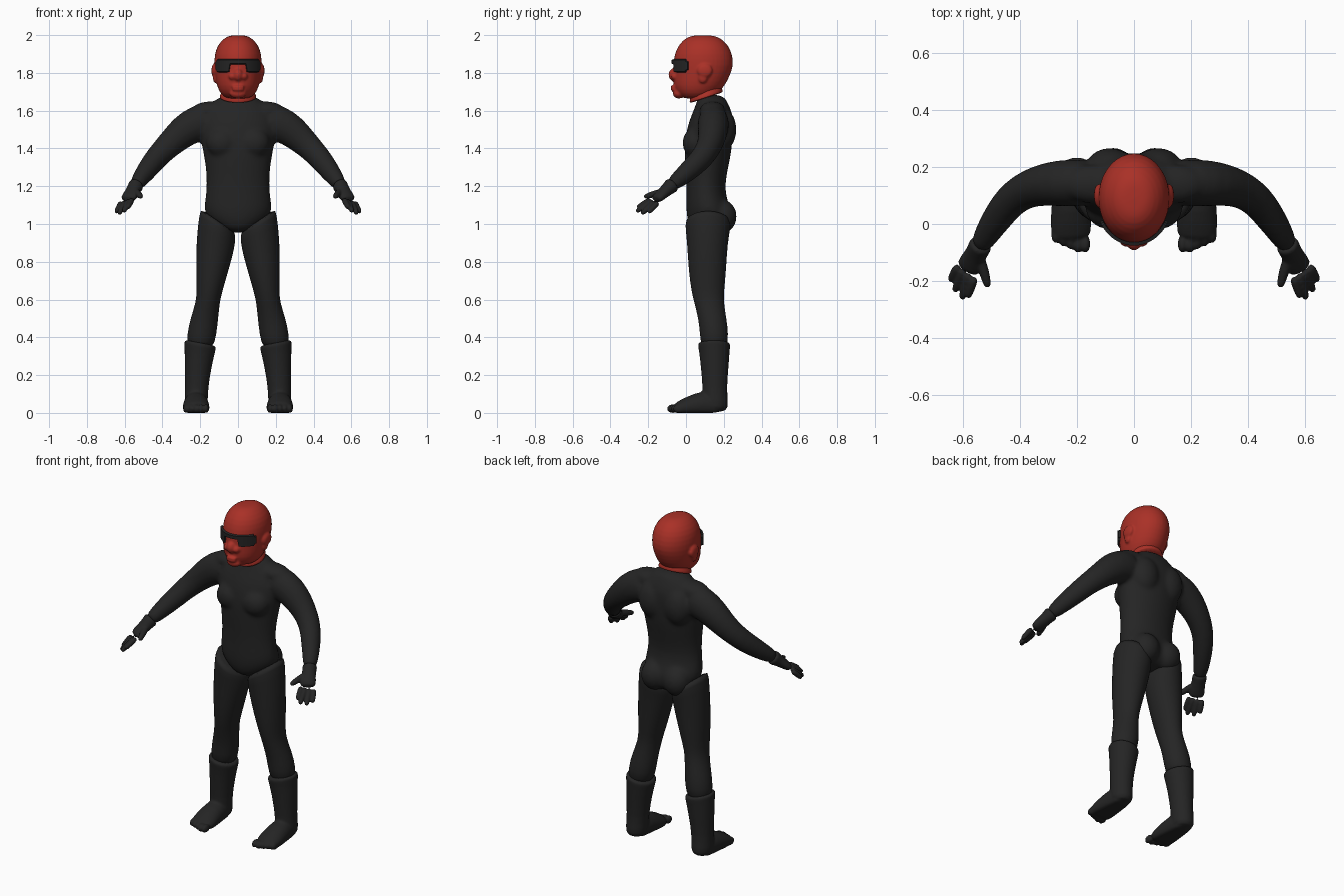
import bpy, bmesh, math
from mathutils import Vector

cube = bpy.data.objects.get("Cube")
if cube:
    bpy.data.objects.remove(cube)


def material(name, colour):
    m = bpy.data.materials.new(name)
    m.use_nodes = True
    m.diffuse_color = colour
    m.node_tree.nodes["Principled BSDF"].inputs["Base Color"].default_value = colour
    return m


RED = material("mask red", (0.4, 0.03, 0.02, 1))
BLACK = material("suit black", (0.018, 0.018, 0.018, 1))
SIDES = 20


def skin(bm, loops):
    """Bridge vertex loops and close both ends."""
    rows = [[bm.verts.new(p) for p in loop] for loop in loops]
    n = len(rows[0])
    for a, b in zip(rows, rows[1:]):
        for i in range(n):
            j = (i + 1) % n
            bm.faces.new((a[i], a[j], b[j], b[i]))
    bm.faces.new(rows[0])
    bm.faces.new(rows[-1])


def column(bm, rings, s=1):
    """Upright form. Ring: x, y, z, half width, half depth, slope."""
    loops = []
    for x, y, z, a, b, slope in rings:
        loop = []
        for i in range(SIDES):
            t = math.tau * i / SIDES
            dx = a * math.cos(t)
            loop.append((s * (x + dx), y + b * math.sin(t), z + slope * dx))
        loops.append(loop)
    skin(bm, loops)


def tube(bm, rings, s=1):
    """Limb along a path. Ring: centre, half width, half height."""
    pts = [Vector(r[0]) for r in rings]
    loops = []
    for k, (_, a, b) in enumerate(rings):
        t = (pts[min(k + 1, len(pts) - 1)] - pts[max(k - 1, 0)]).normalized()
        u = t.cross(Vector((0, 0, 1))).normalized()
        v = u.cross(t)
        loop = []
        for i in range(SIDES):
            w = math.tau * i / SIDES
            p = pts[k] + u * a * math.cos(w) + v * b * math.sin(w)
            loop.append((s * p.x, p.y, p.z))
        loops.append(loop)
    skin(bm, loops)


def ball(bm, centre, size):
    made = bmesh.ops.create_uvsphere(bm, u_segments=20, v_segments=14, radius=1)
    for v in made["verts"]:
        v.co = Vector([c + r * q for c, r, q in zip(centre, size, v.co)])


def finish(name, bm, mat, voxel=0, smooth=4, floor=False, subdivide=True):
    if floor:
        for v in bm.verts:
            v.co.z = max(v.co.z, 0)
    bmesh.ops.recalc_face_normals(bm, faces=bm.faces)
    for f in bm.faces:
        f.smooth = True
    mesh = bpy.data.meshes.new(name)
    bm.to_mesh(mesh)
    bm.free()
    mesh.materials.append(mat)
    ob = bpy.data.objects.new(name, mesh)
    bpy.context.collection.objects.link(ob)
    if subdivide:
        ob.modifiers.new("Round", "SUBSURF").levels = 1
        ob.modifiers["Round"].render_levels = 1
    if voxel:
        r = ob.modifiers.new("Blend", "REMESH")
        r.mode, r.voxel_size, r.use_smooth_shade = "VOXEL", voxel, True
        f = ob.modifiers.new("Relax", "SMOOTH")
        f.factor, f.iterations = 0.5, smooth
    return ob


# Torso, muscles and arms blended into one bodysuit
bm = bmesh.new()
column(bm, [(0, .12, .95, .05, .08, 0), (0, .125, 1.0, .14, .115, 0),
            (0, .125, 1.06, .185, .125, 0), (0, .11, 1.12, .178, .11, 0),
            (0, .103, 1.2, .166, .102, 0), (0, .11, 1.3, .172, .115, 0),
            (0, .118, 1.4, .19, .128, 0), (0, .125, 1.5, .21, .125, 0),
            (0, .14, 1.58, .2, .112, 0), (0, .14, 1.635, .15, .085, 0),
            (0, .13, 1.69, .08, .07, 0)])
for s in (1, -1):
    ball(bm, (s * .085, .05, 1.43), (.085, .07, .08))
    ball(bm, (s * .085, .2, 1.5), (.085, .068, .11))
    ball(bm, (s * .075, .19, 1.04), (.082, .08, .09))
    ball(bm, (s * .14, .14, 1.6), (.11, .07, .05))
    tube(bm, [((.12, .145, 1.55), .08, .1), ((.22, .145, 1.535), .085, .098),
              ((.29, .142, 1.49), .08, .088), ((.36, .13, 1.425), .069, .072),
              ((.425, .095, 1.36), .062, .064), ((.475, .03, 1.295), .056, .058),
              ((.52, -.04, 1.235), .045, .046), ((.545, -.085, 1.2), .036, .036)], s)
finish("bodysuit", bm, BLACK, .011, 8)

PALM = Vector((.588, -.165, 1.125))
ACROSS = Vector((-.8, -.55, .2))
TIPS = [(.585, -.258, 1.085), (.605, -.264, 1.065), (.63, -.237, 1.053), (.645, -.2, 1.06)]

for side, s in (("left", 1), ("right", -1)):
    # Trouser leg with the sloping hip seam
    bm = bmesh.new()
    column(bm, [(.107, .117, 1.02, .088, .118, .7), (.108, .117, 1.005, .096, .124, .65),
                (.118, .113, .9, .104, .108, .2), (.137, .113, .75, .086, .1, 0),
                (.15, .115, .65, .07, .088, 0), (.159, .12, .59, .063, .079, 0),
                (.178, .14, .5, .074, .075, 0), (.192, .149, .42, .079, .076, 0),
                (.2, .15, .33, .07, .07, 0)], s)
    finish(side + "_leg", bm, BLACK)

    # Boot shaft, foot and toes
    bm = bmesh.new()
    column(bm, [(.2, .148, .373, .078, .08, .2), (.2, .148, .366, .086, .089, .2),
                (.202, .15, .33, .081, .082, .15), (.211, .152, .25, .073, .075, 0),
                (.219, .152, .13, .061, .064, 0), (.222, .154, .06, .063, .07, 0),
                (.222, .155, 0, .06, .068, 0)], s)
    tube(bm, [((.222, .2, .03), .05, .05), ((.222, .13, .05), .062, .075),
              ((.222, .05, .04), .07, .065), ((.222, -.02, .025), .074, .045),
              ((.217, -.06, .02), .064, .032)], s)
    for k in range(5):
        ball(bm, (s * (.17 + .026 * k), -.07 + .011 * max(k - 1, 0), .022),
             (.017, .032, .024))
    finish(side + "_boot", bm, BLACK, .007, 3, floor=True)

    # Gloved hand with fingers, thumb and cuff
    bm = bmesh.new()
    tube(bm, [((.535, -.068, 1.212), .037, .038), ((.54, -.075, 1.205), .043, .044),
              ((.552, -.1, 1.183), .037, .034), ((.57, -.135, 1.152), .045, .028),
              (PALM, .046, .024)], s)
    for k, tip in enumerate(TIPS):
        root = PALM + ACROSS * (.036 - .024 * k)
        tip = Vector(tip)
        tube(bm, [(root, .016, .016), (root.lerp(tip, .5), .0155, .0155),
                  (tip.lerp(root, .12), .014, .014), (tip, .009, .009)], s)
    tube(bm, [((.545, -.11, 1.175), .02, .02), ((.527, -.165, 1.16), .018, .018),
              ((.516, -.21, 1.147), .015, .015), ((.512, -.222, 1.142), .009, .009)], s)
    finish(side + "_glove", bm, BLACK, .0055, 2)

# Masked head with nose, brow, chin, lips and ears
bm = bmesh.new()
column(bm, [(0, .09, 2.0, .035, .045, 0), (0, .09, 1.988, .07, .09, 0),
            (0, .092, 1.95, .108, .132, 0), (0, .092, 1.9, .126, .155, 0),
            (0, .092, 1.84, .128, .163, 0), (0, .082, 1.78, .122, .15, 0),
            (0, .068, 1.73, .113, .138, 0), (0, .058, 1.69, .095, .108, 0),
            (0, .055, 1.66, .06, .07, 0)])
ball(bm, (0, -.065, 1.79), (.026, .028, .034))
ball(bm, (0, -.038, 1.69), (.045, .032, .026))
for z in (1.727, 1.712):
    ball(bm, (0, -.066, z), (.034, .015, .008))
for s in (1, -1):
    ball(bm, (s * .03, -.058, 1.782), (.021, .022, .02))
    ball(bm, (s * .127, .1, 1.812), (.014, .04, .036))
    ball(bm, (s * .121, .09, 1.778), (.012, .025, .033))
finish("masked_head", bm, RED, .0065, 3)

# Mask neck with a flared hem, tilted up towards the back
bm = bmesh.new()
column(bm, [(0, .1, 1.74, .085, .085, 0), (0, .105, 1.695, .087, .083, 0),
            (0, .107, 1.672, .1, .09, 0), (0, .107, 1.664, .098, .088, 0)])
for v in bm.verts:
    v.co.z += .33 * (v.co.y - .1)
finish("mask_neck", bm, RED)

# Wrap-around eye band, notched above the nose
bm = bmesh.new()
loops = []
STEPS = 40
for i in range(STEPS + 1):
    t = math.radians(-60 + 120 * i / STEPS)
    low = 1.845 if abs(t) < .34 else 1.803
    high = 1.873
    if abs(t) > .95:
        low, high = low + .012, high - .012
    loop = []
    for grow, z in ((0, low), (.012, low + .004), (.012, high - .004), (0, high)):
        loop.append(((.127 + grow) * math.sin(t), .092 - (.156 + grow) * math.cos(t), z))
    loops.append(loop)
skin(bm, loops)
band = finish("eye_band", bm, BLACK, subdivide=False)
bpy.ops.object.select_all(action="DESELECT")
band.select_set(True)
bpy.context.view_layer.objects.active = band
bpy.ops.object.shade_smooth_by_angle(angle=math.radians(40))
